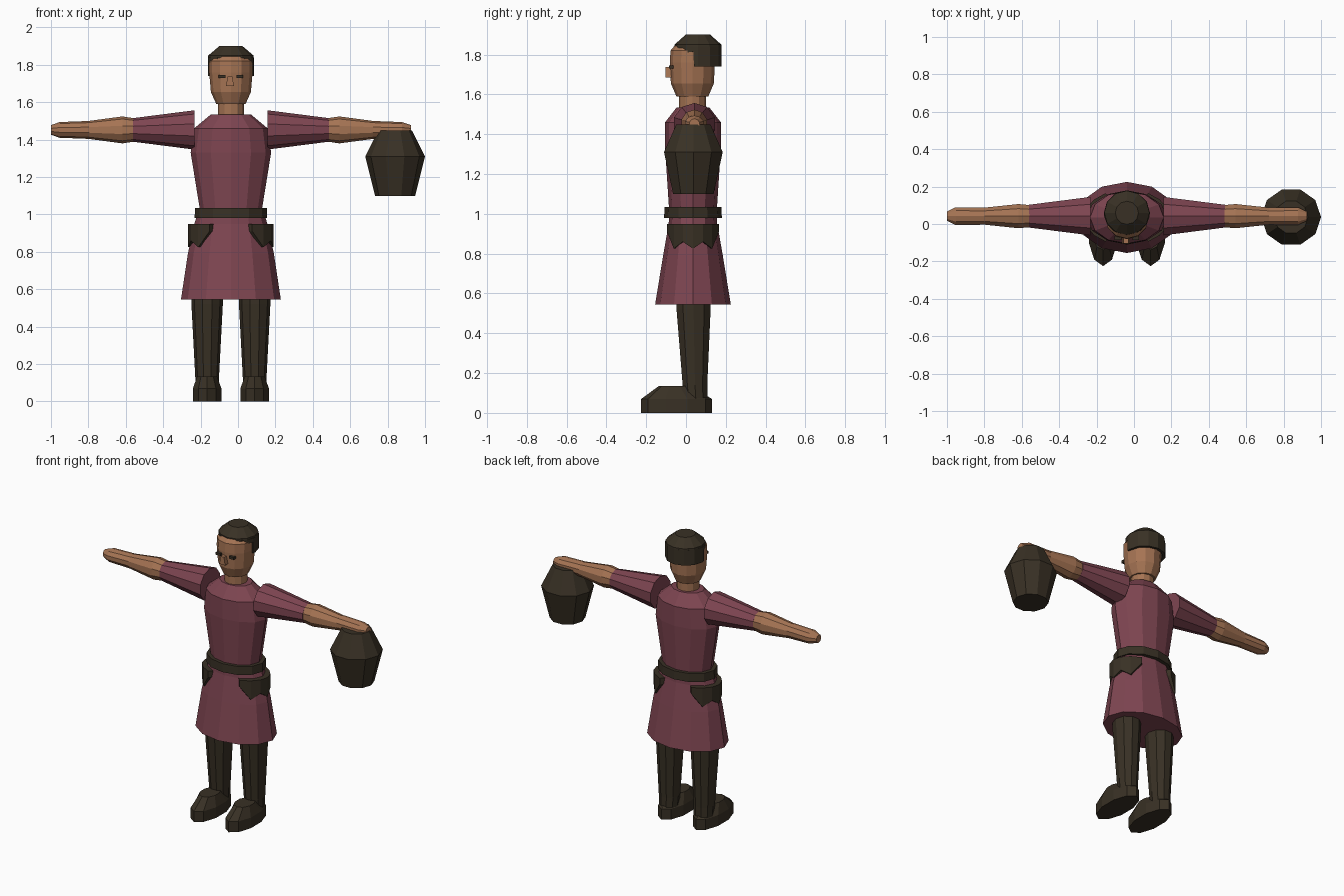
import bpy, bmesh, math
from mathutils import Vector

cube = bpy.data.objects.get("Cube")
if cube:
    bpy.data.objects.remove(cube)

CX, CY = -0.038, 0.035  # body axis


def material(name, rgb):
    m = bpy.data.materials.new(name)
    m.use_nodes = True
    m.diffuse_color = (*rgb, 1)
    m.node_tree.nodes["Principled BSDF"].inputs["Base Color"].default_value = (*rgb, 1)
    return m


CLOTH = material("wine cloth", (0.21, 0.06, 0.083))
SKIN = material("skin", (0.38, 0.175, 0.088))
DARK = material("dark brown", (0.040, 0.030, 0.018))


def finish(name, bm, mat):
    bmesh.ops.recalc_face_normals(bm, faces=bm.faces)
    mesh = bpy.data.meshes.new(name)
    bm.to_mesh(mesh)
    bm.free()
    mesh.materials.append(mat)
    obj = bpy.data.objects.new(name, mesh)
    bpy.context.collection.objects.link(obj)
    return obj


def bridge(bm, loops, closed_rows=False):
    """Join rings of vertices into a solid, capping or closing the ends."""
    n = len(loops[0])
    for a, b in zip(loops, loops[1:]):
        for i in range(n):
            j = (i + 1) % n
            bm.faces.new((a[i], a[j], b[j], b[i]))
    bm.faces.new(loops[0])
    bm.faces.new(loops[-1])


def loft(name, rings, mat, sides=12, along_x=False, start=0):
    """Rings are (centre, radius_1, radius_2), lying across z or across x."""
    bm = bmesh.new()
    loops = []
    for centre, r1, r2 in rings:
        loop = []
        for i in range(sides):
            a = start + math.tau * i / sides
            u, v = r1 * math.cos(a), r2 * math.sin(a)
            offset = Vector((0, u, v)) if along_x else Vector((u, v, 0))
            loop.append(bm.verts.new(Vector(centre) + offset))
        loops.append(loop)
    bridge(bm, loops)
    return finish(name, bm, mat)


def upright(name, profile, mat, sides=12, x=CX, y=CY):
    """Profile rows are (z, radius_x, radius_y)."""
    return loft(name, [((x, y, z), rx, ry) for z, rx, ry in profile], mat, sides)


def arc_shell(name, centre, radii, top, lower, mat, turn=0, inner=0.86):
    """Curved plate; lower holds (angle in degrees, bottom height)."""
    bm = bmesh.new()
    loops = []
    for deg, bottom in lower:
        a = math.radians(deg + turn)
        loop = []
        for k, z in ((1, top), (1, bottom), (inner, bottom), (inner, top)):
            loop.append(bm.verts.new((centre[0] + k * radii[0] * math.cos(a),
                                      centre[1] + k * radii[1] * math.sin(a), z)))
        loops.append(loop)
    bridge(bm, loops)
    return finish(name, bm, mat)


def box(name, centre, size, mat, top_scale=1):
    bm = bmesh.new()
    bmesh.ops.create_cube(bm, size=1)
    for v in bm.verts:
        k = top_scale if v.co.z > 0 else 1
        v.co = Vector((v.co.x * size[0] * k, v.co.y * size[1], v.co.z * size[2])) + Vector(centre)
    return finish(name, bm, mat)


# Tunic and belt
upright("skirt", [(0.545, 0.267, 0.19), (0.79, 0.23, 0.15),
                  (0.95, 0.195, 0.122), (1.0, 0.18, 0.12)], CLOTH)
upright("belt", [(0.98, 0.194, 0.145), (1.035, 0.192, 0.143)], DARK)
upright("torso", [(0.99, 0.16, 0.118), (1.33, 0.215, 0.14),
                  (1.46, 0.197, 0.14), (1.535, 0.107, 0.082)], CLOTH)

# Neck, head and hair
upright("neck", [(1.5, 0.07, 0.068), (1.62, 0.07, 0.068)], SKIN, y=0.032)
upright("head", [(1.59, 0.078, 0.08), (1.655, 0.107, 0.108), (1.76, 0.116, 0.113),
                 (1.82, 0.116, 0.11), (1.85, 0.09, 0.085)], SKIN, y=0.032)
upright("hair_cap", [(1.835, 0.122, 0.119), (1.85, 0.121, 0.118),
                     (1.9, 0.062, 0.062)], DARK, y=0.06)
hairline = [(-55, 1.825), (-30, 1.81), (-10.5, 1.815), (-10, 1.74)]
hairline += [(a, 1.74) for a in range(0, 181, 30)]
hairline += [(180 - a, z) for a, z in reversed(hairline[:4])]
arc_shell("hair_sides", (CX, 0.06), (0.123, 0.119), 1.84, hairline, DARK)

# Face
box("nose", (CX - 0.005, -0.085, 1.712), (0.042, 0.036, 0.052), SKIN, 0.6)
for side, label in ((1, "left"), (-1, "right")):
    box(label + "_eye", (CX + side * 0.048, -0.074, 1.737), (0.036, 0.022, 0.016), DARK)

# Limbs and pouches, one set per side
for side, label in ((1, "left"), (-1, "right")):
    def arm(name, rows, mat):
        loft(label + name, [((CX + side * d, 0.042, 1.452), ry, rz) for d, ry, rz in rows],
             mat, sides=10, along_x=True, start=math.pi / 2)

    arm("_sleeve", [(0.195, 0.108, 0.105), (0.524, 0.064, 0.063)], CLOTH)
    arm("_forearm", [(0.5, 0.06, 0.06), (0.58, 0.068, 0.072), (0.76, 0.048, 0.048)], SKIN)
    arm("_hand", [(0.755, 0.048, 0.048), (0.915, 0.05, 0.042), (0.962, 0.026, 0.026)], SKIN)

    x = CX + side * 0.127
    loft(label + "_leg", [((x, 0.05, 0.06), 0.06, 0.06), ((x, 0.045, 0.14), 0.064, 0.065),
                          ((x, 0.038, 0.52), 0.084, 0.09), ((x, 0.036, 0.66), 0.084, 0.09)],
         DARK, sides=10)
    loft(label + "_shoe", [((x, -0.047, 0), 0.08, 0.178), ((x, -0.047, 0.07), 0.08, 0.178),
                           ((x, -0.058, 0.134), 0.056, 0.08)],
         DARK, sides=10, start=math.pi / 2)

    zigzag = [(-60, 0.91), (-40, 0.825), (-20, 0.86), (0, 0.825),
              (20, 0.86), (40, 0.825), (60, 0.91)]
    arc_shell(label + "_pouch", (CX, CY), (0.228, 0.15), 0.95, zigzag, DARK,
              turn=0 if side > 0 else 180, inner=0.75)

# Bucket hanging from the left hand
upright("bucket", [(1.1, 0.107, 0.107), (1.31, 0.16, 0.155), (1.45, 0.09, 0.09)],
        DARK, sides=10, x=0.84, y=0.037)
